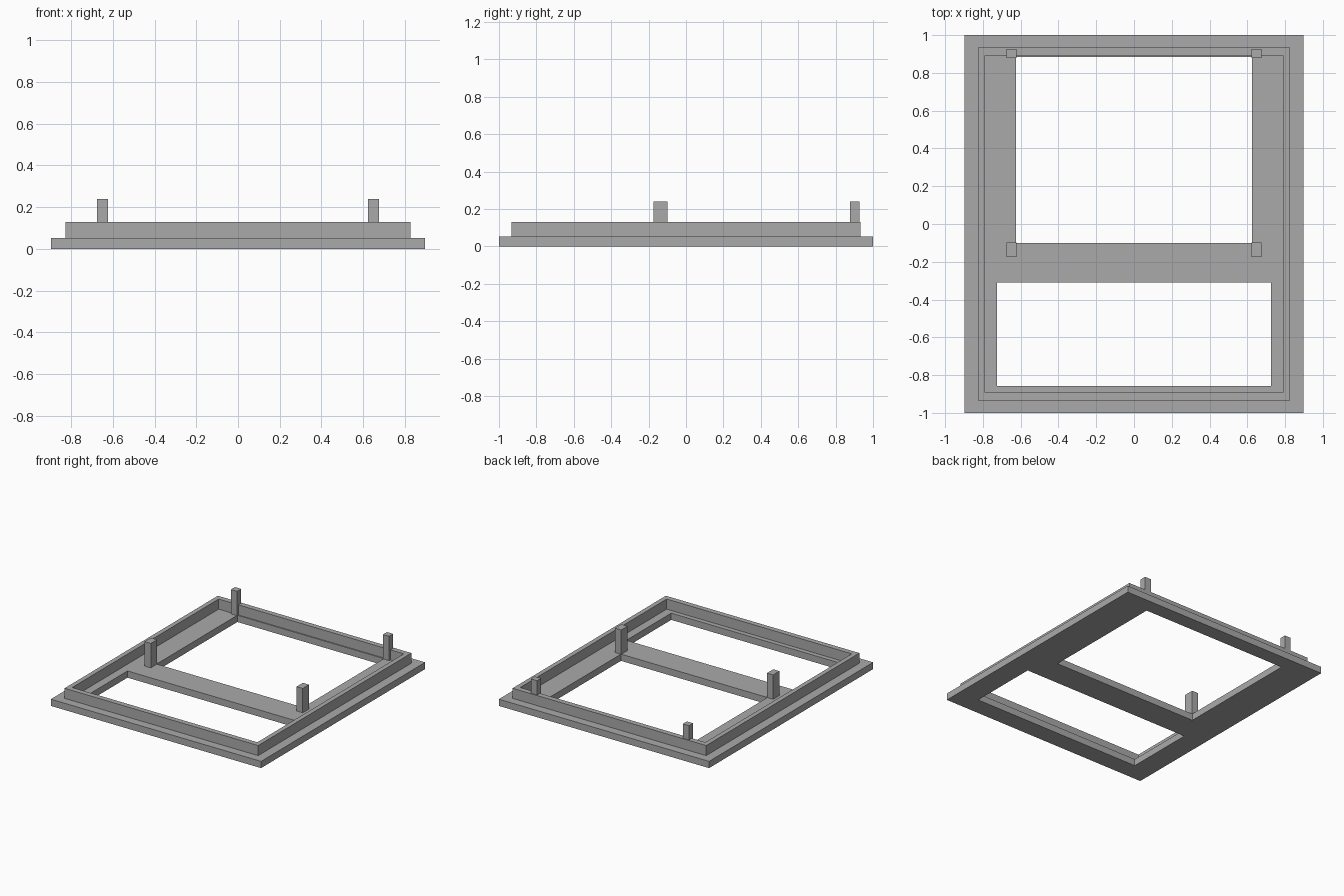
import bpy

cube = bpy.data.objects.get("Cube")
if cube:
    bpy.data.objects.remove(cube, do_unlink=True)

# One plain grey for the whole panel frame
grey = bpy.data.materials.new("plain_grey")
grey.use_nodes = True
colour = (0.4, 0.4, 0.4, 1)
grey.diffuse_color = colour
grey.node_tree.nodes["Principled BSDF"].inputs["Base Color"].default_value = colour


def slab(name, z0, z1, *rects):
    """Extrude the first rectangle from z0 to z1; the other rectangles are holes.
    Each rectangle is (x_min, x_max, y_min, y_max)."""
    curve = bpy.data.curves.new(name, "CURVE")
    curve.dimensions = "2D"
    curve.fill_mode = "BOTH"
    curve.extrude = (z1 - z0) / 2
    for xa, xb, ya, yb in rects:
        spline = curve.splines.new("POLY")
        spline.points.add(3)
        for point, (x, y) in zip(spline.points, ((xa, ya), (xb, ya), (xb, yb), (xa, yb))):
            point.co = (x, y, 0, 1)
        spline.use_cyclic_u = True
        spline.use_smooth = False
    curve.materials.append(grey)
    obj = bpy.data.objects.new(name, curve)
    bpy.context.collection.objects.link(obj)
    obj.location.z = (z0 + z1) / 2
    bpy.ops.object.select_all(action="DESELECT")
    obj.select_set(True)
    bpy.context.view_layer.objects.active = obj
    bpy.ops.object.convert(target="MESH")
    return bpy.context.object


PLATE_TOP, RIM_TOP, POST_TOP = 0.052, 0.13, 0.24

# Base plate with a large rear opening and a wide front opening
slab("base_plate", 0, PLATE_TOP,
     (-0.897, 0.897, -1, 1),
     (-0.625, 0.625, -0.1, 0.885),
     (-0.726, 0.726, -0.857, -0.31))

# Raised rim standing on the plate
slab("raised_rim", PLATE_TOP, RIM_TOP,
     (-0.826, 0.826, -0.934, 0.934),
     (-0.79, 0.79, -0.893, 0.893))

# Four posts at the corners of the rear opening
for side, sign in (("left", 1), ("right", -1)):
    xa, xb = sorted((sign * 0.622, sign * 0.675))
    slab(f"front_post_{side}", PLATE_TOP, POST_TOP, (xa, xb, -0.175, -0.098))
    slab(f"rear_post_{side}", PLATE_TOP, POST_TOP, (xa, xb, 0.878, 0.927))
